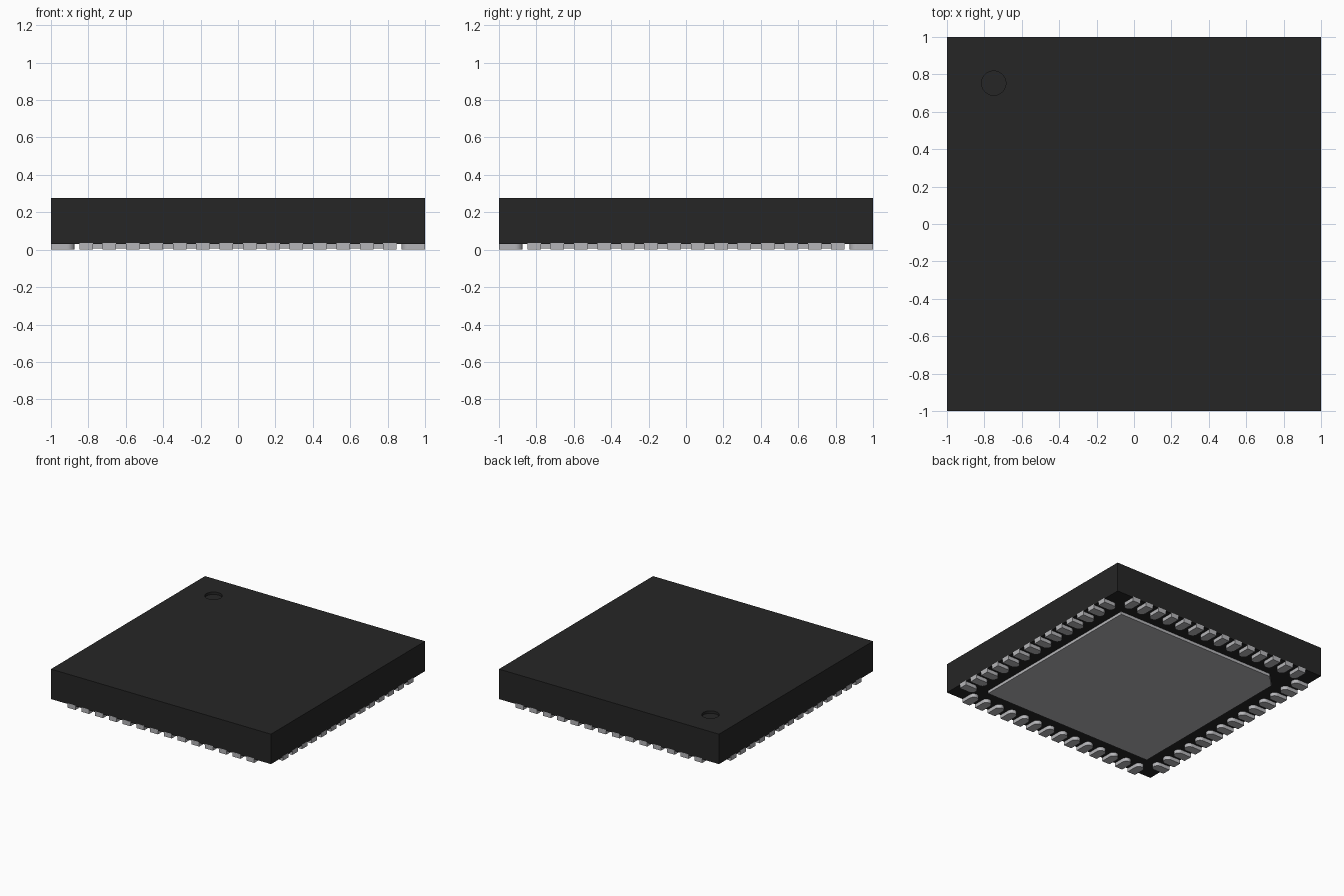
import bpy, bmesh, math
from mathutils import Matrix

if "Cube" in bpy.data.objects:
    bpy.data.objects.remove(bpy.data.objects["Cube"])

BODY_BOTTOM, BODY_TOP = 0.03, 0.276
PINS, PITCH = 14, 0.125


def material(name, rgb):
    m = bpy.data.materials.new(name)
    m.diffuse_color = (*rgb, 1)
    m.use_nodes = True
    m.node_tree.nodes["Principled BSDF"].inputs["Base Color"].default_value = m.diffuse_color
    return m


black = material("black plastic", (0.019, 0.019, 0.019))
metal = material("grey metal", (0.46, 0.46, 0.48))


def add_prism(bm, outline, z0, z1, matrix=Matrix()):
    """Extrude a flat counter-clockwise outline from z0 to z1."""
    face = bm.faces.new([bm.verts.new(matrix @ Matrix.Translation((x, y, z0)).translation)
                         for x, y in outline])
    top = bmesh.ops.extrude_face_region(bm, geom=[face], use_keep_orig=True)["geom"]
    for v in top:
        if isinstance(v, bmesh.types.BMVert):
            v.co.z = z1


def make_object(name, bm, mat):
    bmesh.ops.recalc_face_normals(bm, faces=bm.faces)
    mesh = bpy.data.meshes.new(name)
    bm.to_mesh(mesh)
    bm.free()
    mesh.materials.append(mat)
    obj = bpy.data.objects.new(name, mesh)
    bpy.context.collection.objects.link(obj)
    return obj


def circle(cx, cy, r, start, end, n):
    return [(cx + r * math.cos(start + (end - start) * i / n),
             cy + r * math.sin(start + (end - start) * i / n)) for i in range(n + 1)]


# Body slab
bm = bmesh.new()
add_prism(bm, [(-1, -1), (1, -1), (1, 1), (-1, 1)], BODY_BOTTOM, BODY_TOP)
body = make_object("package_body", bm, black)

# Round orientation dimple cut into the top
bm = bmesh.new()
add_prism(bm, circle(-0.75, 0.753, 0.065, 0, math.tau, 40)[:-1], BODY_TOP - 0.02, BODY_TOP + 0.05)
cutter = make_object("dimple_cutter", bm, black)
cutter.hide_render = True
cutter.hide_set(True)
cut = body.modifiers.new("dimple", "BOOLEAN")
cut.operation = "DIFFERENCE"
cut.object = cutter
cut.solver = "EXACT"

# Exposed pad underneath, with one clipped corner
h, c = 0.78, 0.1
bm = bmesh.new()
add_prism(bm, [(-h, -h), (h, -h), (h, h), (-h + c, h), (-h, h - c)], 0.006, BODY_BOTTOM + 0.005)
make_object("thermal_pad", bm, metal)

# Leads: flat at the package edge, rounded toward the middle
w, length = 0.036, 0.125
for side, name in enumerate(("front", "right", "back", "left")):
    bm = bmesh.new()
    turn = Matrix.Rotation(side * math.pi / 2, 4, "Z")
    for i in range(PINS):
        x = (i - (PINS - 1) / 2) * PITCH
        outline = [(x - w, -1.001), (x + w, -1.001)]
        outline += circle(x, -1 + length - w, w, 0, math.pi, 10)
        add_prism(bm, outline, 0, 0.037, turn)
    make_object(name + "_leads", bm, metal)
